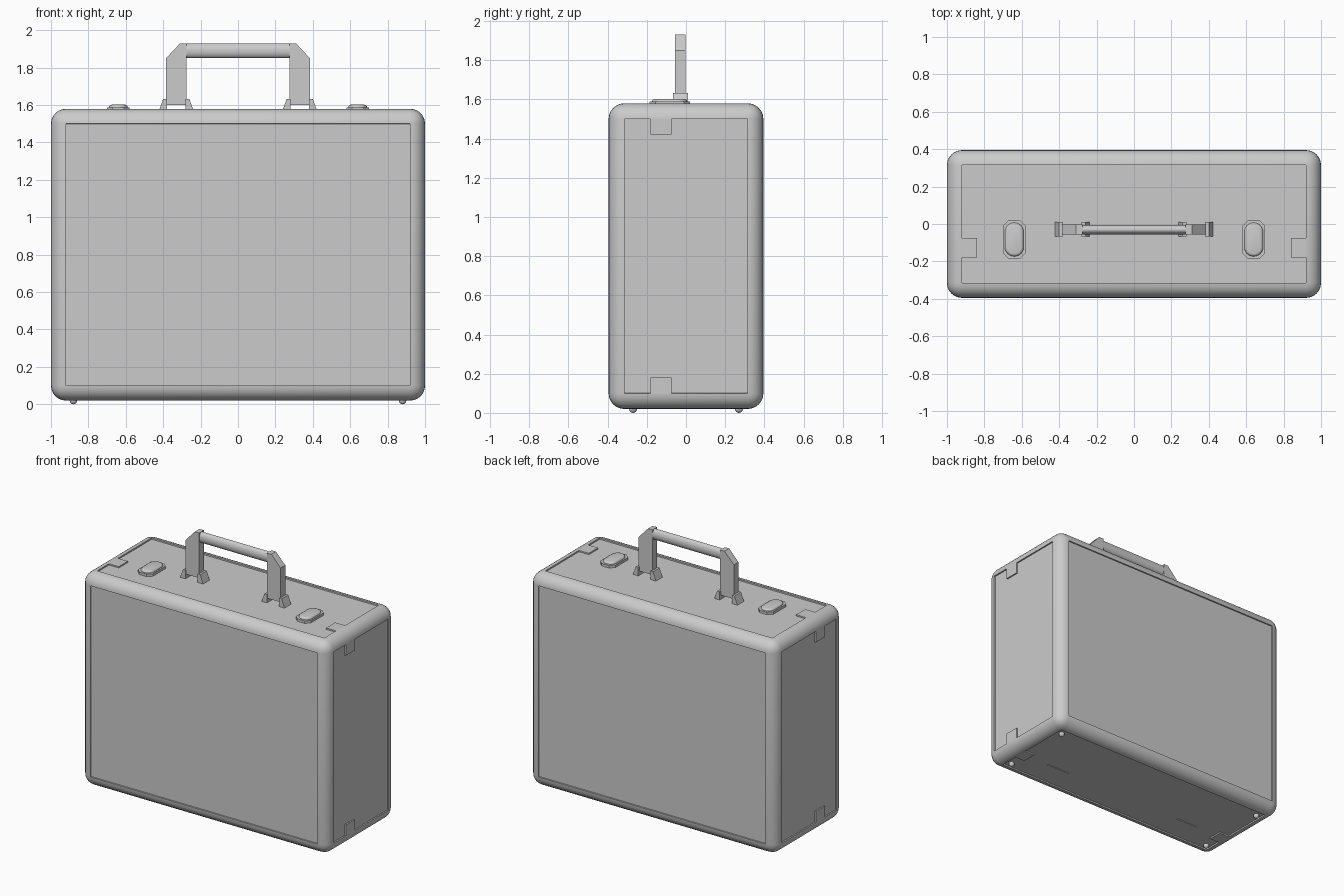
import bpy, bmesh
from mathutils import Matrix, Vector

if "Cube" in bpy.data.objects:
    bpy.data.objects.remove(bpy.data.objects["Cube"], do_unlink=True)

grey = bpy.data.materials.new("light grey")
grey.use_nodes = True
COLOUR = (0.6, 0.6, 0.6, 1)
grey.diffuse_color = COLOUR
grey.node_tree.nodes["Principled BSDF"].inputs["Base Color"].default_value = COLOUR

W, D, BOTTOM, TOP = 1.0, 0.395, 0.02, 1.58
RIM, RECESS = 0.08, 0.01
HANDLE_Y = -0.03


def finish(name, bm, smooth=False):
    bmesh.ops.recalc_face_normals(bm, faces=bm.faces)
    mesh = bpy.data.meshes.new(name)
    bm.to_mesh(mesh)
    bm.free()
    mesh.materials.append(grey)
    obj = bpy.data.objects.new(name, mesh)
    bpy.context.collection.objects.link(obj)
    if smooth:
        bpy.ops.object.select_all(action="DESELECT")
        obj.select_set(True)
        bpy.context.view_layer.objects.active = obj
        bpy.ops.object.shade_smooth_by_angle(angle=0.6)
    return obj


def new_box(lo, hi):
    bm = bmesh.new()
    bmesh.ops.create_cube(bm, size=1)
    lo, hi = Vector(lo), Vector(hi)
    for v in bm.verts:
        v.co = (lo + hi) / 2 + v.co * (hi - lo)
    return bm


def box(name, a, b):
    lo = [min(p) for p in zip(a, b)]
    hi = [max(p) for p in zip(a, b)]
    return finish(name, new_box(lo, hi))


def prism(name, points, y0, y1):
    """Extrude an x-z outline along y."""
    bm = bmesh.new()
    face = bm.faces.new([bm.verts.new((x, y0, z)) for x, z in points])
    ext = bmesh.ops.extrude_face_region(bm, geom=[face])
    verts = [g for g in ext["geom"] if isinstance(g, bmesh.types.BMVert)]
    bmesh.ops.translate(bm, verts=verts, vec=(0, y1 - y0, 0))
    return finish(name, bm)


# Rounded case with a shallow recessed panel on each side
bm = new_box((-W, -D, BOTTOM), (W, D, TOP))
bmesh.ops.bevel(bm, geom=bm.edges[:], offset=RIM, segments=6, profile=0.5, affect="EDGES")
panels = sorted(bm.faces, key=lambda f: f.calc_area())[-6:]
bmesh.ops.inset_individual(bm, faces=panels, thickness=0.0005, depth=-RECESS)
finish("case", bm, True)

# Rim tabs at the case seam, feet and seam slots
for side, s in (("left", 1), ("right", -1)):
    for level, z, d in (("top", TOP, -1), ("bottom", BOTTOM, 1)):
        box(f"{side}_{level}_side_tab", (s * W, -0.18, z + d * RIM),
            (s * (W - 0.02), -0.075, z + d * 2 * RIM))
        box(f"{side}_{level}_end_tab", (s * (W - RIM), -0.18, z),
            (s * (W - 2 * RIM), -0.075, z + d * 0.02))
    box(f"{side}_bottom_seam_slot", (s * 0.49, -0.133, BOTTOM + 0.005),
        (s * 0.67, -0.123, BOTTOM + 0.02))
    for end, y in (("front", -0.27), ("back", 0.27)):
        bm = bmesh.new()
        bmesh.ops.create_uvsphere(bm, u_segments=12, v_segments=8, radius=0.02,
                                  matrix=Matrix.Translation((s * 0.88, y, 0.02)))
        finish(f"{side}_{end}_foot", bm, True)


# Latches: an octagonal plate with a domed stadium button
def latch(side, s):
    x, y = s * 0.64, -0.083
    bm = new_box((x - 0.06, y - 0.103, TOP - 0.02), (x + 0.06, y + 0.103, TOP + 0.008))
    upright = [e for e in bm.edges if abs(e.verts[0].co.z - e.verts[1].co.z) > 0.01]
    bmesh.ops.bevel(bm, geom=upright, offset=0.03, segments=1, affect="EDGES")
    finish(f"{side}_latch_plate", bm)
    bm = new_box((x - 0.05, y - 0.09, TOP - 0.01), (x + 0.05, y + 0.09, TOP + 0.022))
    upright = [e for e in bm.edges if abs(e.verts[0].co.z - e.verts[1].co.z) > 0.01]
    bmesh.ops.bevel(bm, geom=upright, offset=0.049, segments=6, profile=0.5, affect="EDGES")
    rim = [e for e in bm.edges if all(v.co.z > TOP for v in e.verts)]
    bmesh.ops.bevel(bm, geom=rim, offset=0.014, segments=3, profile=0.5, affect="EDGES")
    finish(f"{side}_latch_button", bm, True)


# Handle posts between pairs of wedge brackets
for side, s in (("left", 1), ("right", -1)):
    latch(side, s)
    post = [(0.275, 1.6), (0.385, 1.6), (0.385, 1.85), (0.31, 1.93), (0.275, 1.93)]
    prism(f"{side}_handle_post", [(s * x, z) for x, z in post],
          HANDLE_Y - 0.027, HANDLE_Y + 0.027)
    base = TOP - 0.015
    for part, foot, head, inner in (("outer", 0.425, 0.4, 0.38), ("inner", 0.235, 0.26, 0.28)):
        wedge = [(inner, base), (foot, base), (head, 1.632), (inner, 1.632)]
        prism(f"{side}_{part}_bracket", [(s * x, z) for x, z in wedge],
              HANDLE_Y - 0.036, HANDLE_Y + 0.04)

# Oval grip
bm = bmesh.new()
bmesh.ops.create_cone(bm, cap_ends=True, segments=24, radius1=1, radius2=1, depth=0.57,
                      matrix=Matrix.Translation((0, HANDLE_Y, 1.89))
                      @ Matrix.Diagonal((1, 0.025, 0.039, 1))
                      @ Matrix.Rotation(1.5707963, 4, "Y"))
finish("handle_grip", bm, True)
